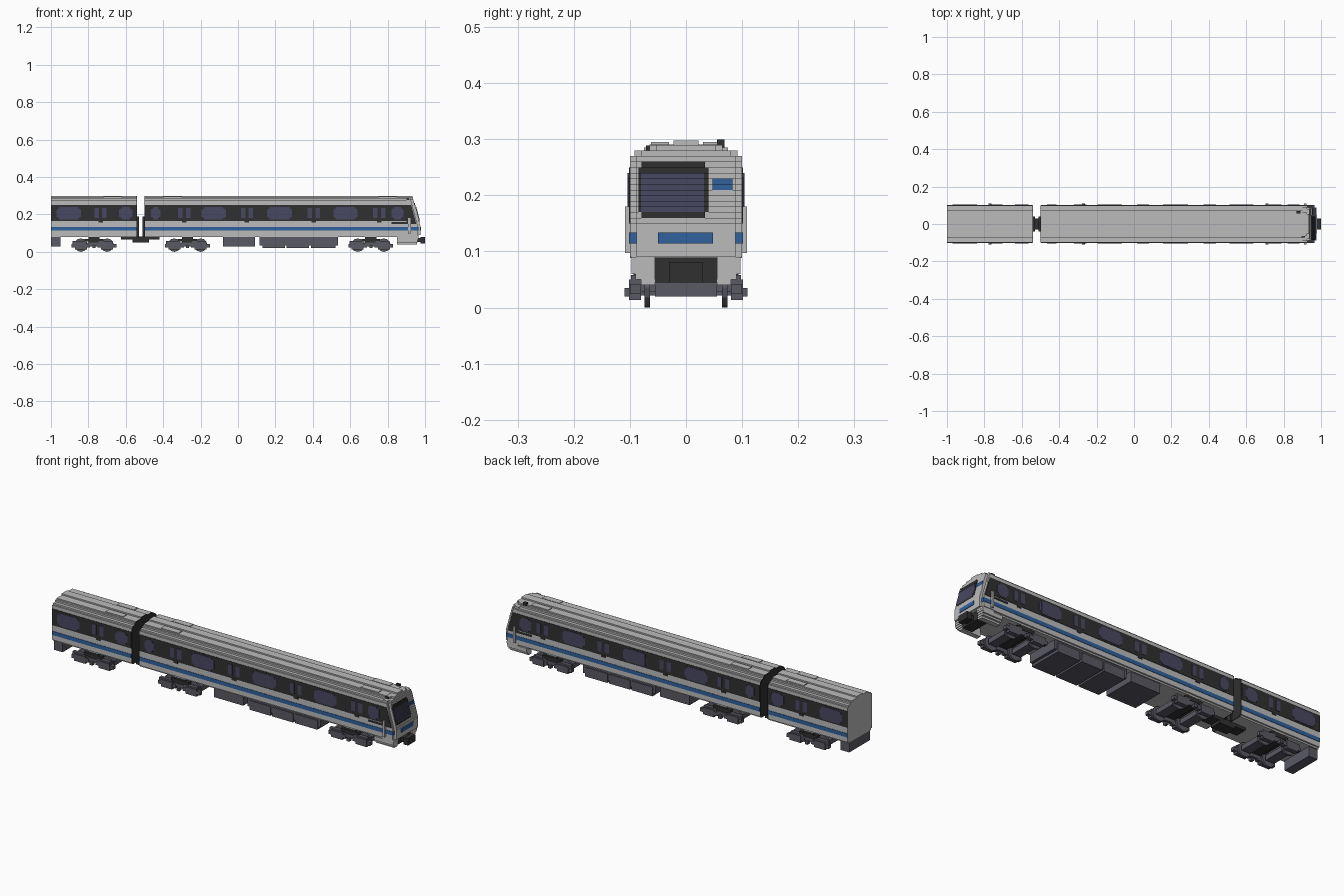
import bpy, bmesh, math
from mathutils import Matrix, Vector

if "Cube" in bpy.data.objects:
    bpy.data.objects.remove(bpy.data.objects["Cube"], do_unlink=True)


def material(name, r, g, b):
    m = bpy.data.materials.new(name)
    m.use_nodes = True
    m.diffuse_color = (r, g, b, 1)
    m.node_tree.nodes["Principled BSDF"].inputs["Base Color"].default_value = (r, g, b, 1)
    return m


GREY = material("light grey", 0.5, 0.5, 0.5)
DARK = material("charcoal", 0.03, 0.03, 0.03)
GLASS = material("slate glass", 0.065, 0.065, 0.12)
UNDER = material("underframe grey", 0.1, 0.1, 0.125)
BLUE = material("stripe blue", 0.03, 0.12, 0.34)


def finish(name, bm, mat):
    bmesh.ops.recalc_face_normals(bm, faces=bm.faces)
    me = bpy.data.meshes.new(name)
    bm.to_mesh(me)
    bm.free()
    me.materials.append(mat)
    ob = bpy.data.objects.new(name, me)
    bpy.context.collection.objects.link(ob)
    return ob


def boxes(name, mat, items, both=False):
    """Boxes given as (x0, x1, y0, y1, z0, z1), optionally repeated at -y."""
    bm = bmesh.new()
    for x0, x1, y0, y1, z0, z1 in items:
        for s in ((1, -1) if both else (1,)):
            mid = Vector(((x0 + x1) / 2, s * (y0 + y1) / 2, (z0 + z1) / 2))
            size = Matrix.Diagonal((x1 - x0, y1 - y0, z1 - z0, 1))
            bmesh.ops.create_cube(bm, size=1, matrix=Matrix.Translation(mid) @ size)
    return finish(name, bm, mat)


# Stepped car cross-section, right half, from the floor up
HALF = [(0.092, 0.08), (0.092, 0.088), (0.1, 0.088), (0.1, 0.268), (0.092, 0.268),
        (0.092, 0.276), (0.075, 0.276), (0.075, 0.285), (0.065, 0.285),
        (0.065, 0.291), (0.022, 0.291), (0.022, 0.298)]


def shell(name, mat, x0, x1):
    bm = bmesh.new()
    outline = HALF + [(-y, z) for y, z in reversed(HALF)]
    face = bm.faces.new([bm.verts.new((x0, y, z)) for y, z in outline])
    out = bmesh.ops.extrude_face_region(bm, geom=[face])
    moved = [v for v in out["geom"] if isinstance(v, bmesh.types.BMVert)]
    bmesh.ops.translate(bm, verts=moved, vec=(x1 - x0, 0, 0))
    return finish(name, bm, mat)


# Car bodies and dark inner ends
REAR, GAP_A, GAP_B, CAB = -1.0, -0.54, -0.5, 0.9
shell("rear_car_body", GREY, REAR, GAP_A - 0.004)
shell("rear_car_inner_end", DARK, GAP_A - 0.004, GAP_A)
shell("front_car_inner_end", DARK, GAP_B, GAP_B + 0.004)
shell("front_car_body", GREY, GAP_B + 0.004, CAB)

# Dark window bands, blue stripes and door sills
SIDE = 0.1
spans = [(REAR, GAP_A - 0.004), (GAP_B + 0.004, CAB)]
doors = [-0.735, -0.287, 0.048, 0.405, 0.755]
boxes("window_band", DARK, [(a, b, SIDE, SIDE + 0.002, 0.165, 0.25) for a, b in spans], True)
boxes("side_stripe", BLUE, [(a, b, SIDE, SIDE + 0.002, 0.114, 0.134) for a, b in spans], True)
boxes("door_sill", DARK, [(d - 0.012, d + 0.012, SIDE, SIDE + 0.003, 0.156, 0.167) for d in doors], True)

# Large windows with stepped corners, and narrow door windows
wide = [(-0.97, -0.84), (-0.635, -0.565), (-0.465, -0.415), (-0.195, -0.065),
        (0.155, 0.29), (0.51, 0.64), (0.82, 0.885)]
panes = []
for a, b in wide:
    for i, inset in enumerate((0.0, 0.007, 0.014)):
        panes.append((a + inset, b - inset, SIDE, SIDE + 0.0035 + i * 0.0003,
                      0.187 - i * 0.007, 0.226 + i * 0.007))
boxes("side_window", GLASS, panes, True)
boxes("door_window", GLASS, [(d + o - 0.012, d + o + 0.012, SIDE, SIDE + 0.0035, 0.182, 0.235)
                             for d in doors for o in (-0.021, 0.021)], True)

# Roof vents
boxes("roof_vent", GREY, [(x, x + 0.1, 0.03, 0.062, 0.29, 0.295)
                          for x in (-0.72, -0.4, 0.75)], True)


# Cab nose built in layers
def nose(z):
    return 0.975 - max(0, z - 0.14) * 0.27 - max(0, 0.08 - z) * 0.25


def half_width(z):
    if z < 0.088:
        return 0.08 if z < 0.05 else 0.09 if z < 0.065 else 0.097
    return max(y for y, top in HALF if top > z)


STEP = 0.01
layers = [0.04 + i * STEP for i in range(25)]
skin, band, frame, glass, stripe, corner, sign = [], [], [], [], [], [], []
for z in layers:
    mid, top = z + STEP / 2, z + STEP
    x, w = nose(mid), half_width(mid)
    back = 0.9 if z > 0.075 else 0.85
    if z < 0.085:
        # Skirt with an opening for the coupler
        for s in (1, -1):
            y0, y1 = sorted((s * 0.055, s * w))
            skin.append((back, x - 0.01, y0, y1, z, top))
    else:
        skin.append((back, x - 0.014, -w, w, z, top))
        skin.append((back, x, -w + 0.012, w - 0.012, z, top))
    if 0.15 < mid < 0.25:
        band.append((0.82 if mid < 0.165 else 0.9, x - 0.018, SIDE, SIDE + 0.002, z, top))
    if 0.16 < mid < 0.26:
        e = 0.006 if mid < 0.17 or mid > 0.25 else 0
        frame.append((x - 0.004, x + 0.003, -0.085 + e, 0.04 - e, z, top))
    if 0.17 < mid < 0.24:
        glass.append((x, x + 0.005, -0.08, 0.032, z, top))
    if 0.21 < mid < 0.23:
        sign.append((x, x + 0.003, 0.047, 0.083, z, top))
    if 0.11 < mid < 0.13:
        stripe.append((x, x + 0.003, -0.05, 0.048, z + 0.004, top + 0.004))
        corner.append((0.9, x - 0.011, 0.086, SIDE + 0.002, z + 0.004, top + 0.004))
skin.append((0.9, nose(0.295), -0.022, 0.022, 0.288, 0.298))
boxes("cab_nose", GREY, skin)
boxes("cab_side_band", DARK, band, True)
boxes("windscreen_frame", DARK, frame)
boxes("windscreen", GLASS, glass)
boxes("destination_sign", BLUE, sign)
boxes("front_stripe", BLUE, stripe)
boxes("corner_stripe", BLUE, corner, True)
boxes("cab_handrail", GREY, [(0.909, 0.921, 0.1, 0.109, 0.097, 0.18)], True)
boxes("roof_horn", DARK, [(0.87, 0.89, 0.055, 0.069, 0.285, 0.3),
                          (0.895, 0.915, -0.071, -0.056, 0.276, 0.289)])

# Front coupler and the link between the cars
boxes("front_coupler", DARK, [(0.9, 0.955, -0.055, 0.055, 0.045, 0.089),
                              (0.95, 0.985, -0.022, 0.022, 0.052, 0.075),
                              (0.975, 1.0, -0.03, 0.03, 0.045, 0.08)])
boxes("car_link", DARK, [(-0.625, -0.42, -0.03, 0.03, 0.065, 0.082),
                         (-0.565, -0.475, -0.03, 0.03, 0.05, 0.07),
                         (GAP_A, GAP_A + 0.01, -0.04, 0.04, 0.08, 0.19),
                         (GAP_B - 0.01, GAP_B, -0.04, 0.04, 0.08, 0.19)])

# Underfloor equipment
boxes("equipment_box", UNDER, [(-0.08, 0.09, -0.085, 0.085, 0.03, 0.082),
                               (0.115, 0.535, -0.085, 0.085, 0.035, 0.082),
                               (0.13, 0.25, -0.09, 0.09, 0.022, 0.07),
                               (0.26, 0.38, -0.09, 0.09, 0.022, 0.07),
                               (0.39, 0.52, -0.09, 0.09, 0.022, 0.07),
                               (REAR, -0.95, -0.085, 0.085, 0.03, 0.082)])


# Bogies: stepped axle boxes, wheels, axles and a central bolster
def bogie(name, cx):
    frames, bars = [], []
    for s in (-1, 1):
        ax = cx + s * 0.07
        frames += [(ax - 0.05, ax + 0.05, 0.08, 0.1, 0.024, 0.042),
                   (ax - 0.032, ax + 0.032, 0.08, 0.102, 0.014, 0.05),
                   (ax - 0.045, ax + 0.03, 0.08, 0.098, 0.04, 0.058)]
        bars += [(ax - 0.025, ax + 0.025, -0.055, 0.055, 0.02, 0.045),
                 (ax - 0.008, ax + 0.008, -0.085, 0.085, 0.028, 0.044)]
    frames.append((cx - 0.035, cx + 0.035, 0.08, 0.096, 0.03, 0.05))
    boxes(name + "_side_frame", UNDER, frames, True)
    boxes(name + "_axle", UNDER, bars)
    boxes(name + "_damper", UNDER, [(cx - 0.008, cx + 0.008, 0.09, 0.11, 0.02, 0.035)], True)
    boxes(name + "_bolster", DARK, [(cx - 0.03, cx + 0.03, -0.092, 0.092, 0.048, 0.08),
                                    (cx - 0.05, cx + 0.05, -0.094, 0.094, 0.055, 0.07)])
    bm = bmesh.new()
    for s in (-1, 1):
        for y in (-0.069, 0.069):
            place = Matrix.Translation((cx + s * 0.07, y, 0.036)) @ Matrix.Rotation(math.pi / 2, 4, "X")
            bmesh.ops.create_cone(bm, cap_ends=True, segments=12, radius1=0.036,
                                  radius2=0.036, depth=0.01, matrix=place)
    finish(name + "_wheels", bm, UNDER)


for name, cx in (("rear_bogie", -0.77), ("middle_bogie", -0.27), ("front_bogie", 0.71)):
    bogie(name, cx)
